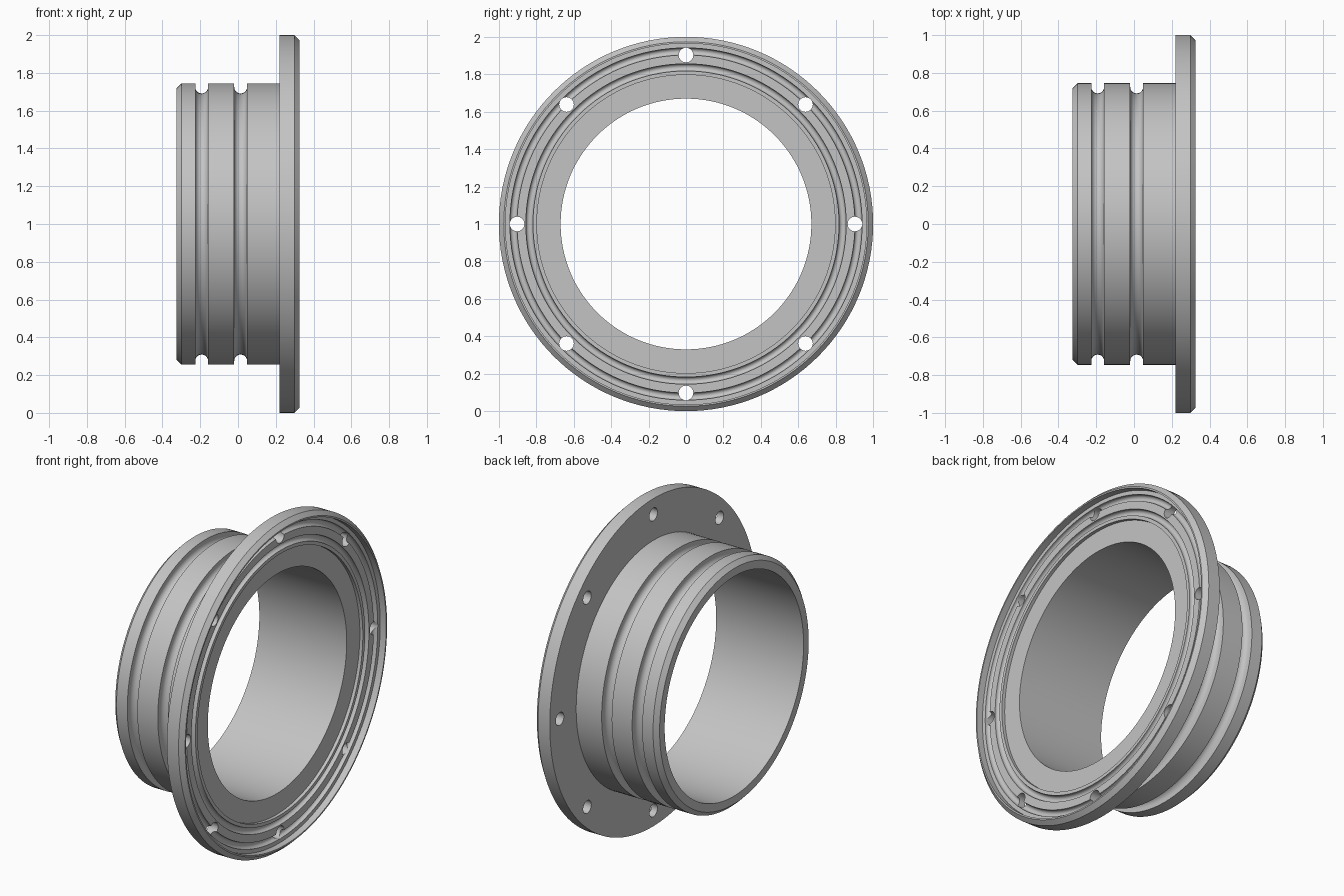
import bpy, bmesh, math
from mathutils import Matrix, Vector

cube = bpy.data.objects.get("Cube")
if cube:
    bpy.data.objects.remove(cube)

SEGMENTS = 128
HOLES = 8

grey = bpy.data.materials.new("light grey metal")
grey.use_nodes = True
color = (0.55, 0.55, 0.55, 1)
grey.diffuse_color = color
grey.node_tree.nodes["Principled BSDF"].inputs["Base Color"].default_value = color


def groove(centre, half, depth, steps=10):
    """Round-bottomed groove as (position along surface, depth) pairs."""
    arc = [math.pi * i / steps for i in range(steps + 1)]
    pts = [(centre - half * math.cos(a), depth - half + half * math.sin(a)) for a in arc]
    if depth > half:
        pts = [(centre - half, 0)] + pts + [(centre + half, 0)]
    return pts


# Cross-section as (x, radius), around the wall
LEFT, RIGHT, BACK = -0.325, 0.325, 0.22
LAND, SEAT = 0.285, 0.265
BORE, BODY, CHAMFER = 0.67, 0.745, 0.026
profile = [(LEFT, BORE), (LEFT, BODY - CHAMFER), (LEFT + CHAMFER, BODY)]
for x in (-0.192, 0.014):
    profile += [(p, BODY - d) for p, d in groove(x, 0.034, 0.054)]
profile += [(BACK, BODY), (BACK, 1), (RIGHT - CHAMFER, 1), (RIGHT, 1 - CHAMFER)]
# Raised rim, then the sunken land with its two seal grooves
profile += [(RIGHT, 0.965), (LAND, 0.965)]
for r in (0.922, 0.837):
    profile += [(LAND - d, p) for p, d in reversed(groove(r, 0.019, 0.025))]
# Deeper seat around the bore
profile += [(LAND, 0.797), (SEAT, 0.797), (SEAT, BORE)]

# Flanged sleeve, turned around the x axis
bm = bmesh.new()
rings = []
for i in range(SEGMENTS):
    turn = Matrix.Rotation(2 * math.pi * i / SEGMENTS, 3, "X")
    rings.append([bm.verts.new(turn @ Vector((x, 0, r)) + Vector((0, 0, 1))) for x, r in profile])
for i in range(SEGMENTS):
    a, b = rings[i], rings[(i + 1) % SEGMENTS]
    for j in range(len(profile)):
        k = (j + 1) % len(profile)
        bm.faces.new((a[j], a[k], b[k], b[j]))
bmesh.ops.recalc_face_normals(bm, faces=bm.faces)
mesh = bpy.data.meshes.new("flanged_sleeve")
bm.to_mesh(mesh)
bm.free()
sleeve = bpy.data.objects.new("flanged_sleeve", mesh)
bpy.context.collection.objects.link(sleeve)
mesh.materials.append(grey)

# Bolt hole cutters
bm = bmesh.new()
for i in range(HOLES):
    a = 2 * math.pi * i / HOLES
    place = Matrix.Translation((0.27, 0.903 * math.sin(a), 1 + 0.903 * math.cos(a)))
    bmesh.ops.create_cone(bm, cap_ends=True, segments=32, radius1=0.039, radius2=0.039, depth=0.3,
                          matrix=place @ Matrix.Rotation(math.pi / 2, 4, "Y"))
cut_mesh = bpy.data.meshes.new("bolt_hole_cutters")
bm.to_mesh(cut_mesh)
bm.free()
cut_mesh.materials.append(grey)
cutters = bpy.data.objects.new("bolt_hole_cutters", cut_mesh)
bpy.context.collection.objects.link(cutters)
cutters.hide_render = True

# Drill the holes and remove the helper
drill = sleeve.modifiers.new("bolt_holes", "BOOLEAN")
drill.operation = "DIFFERENCE"
drill.solver = "EXACT"
drill.object = cutters
bpy.context.view_layer.objects.active = sleeve
sleeve.select_set(True)
bpy.ops.object.modifier_apply(modifier=drill.name)
bpy.data.objects.remove(cutters)
bpy.ops.object.shade_smooth_by_angle(angle=math.radians(30))
